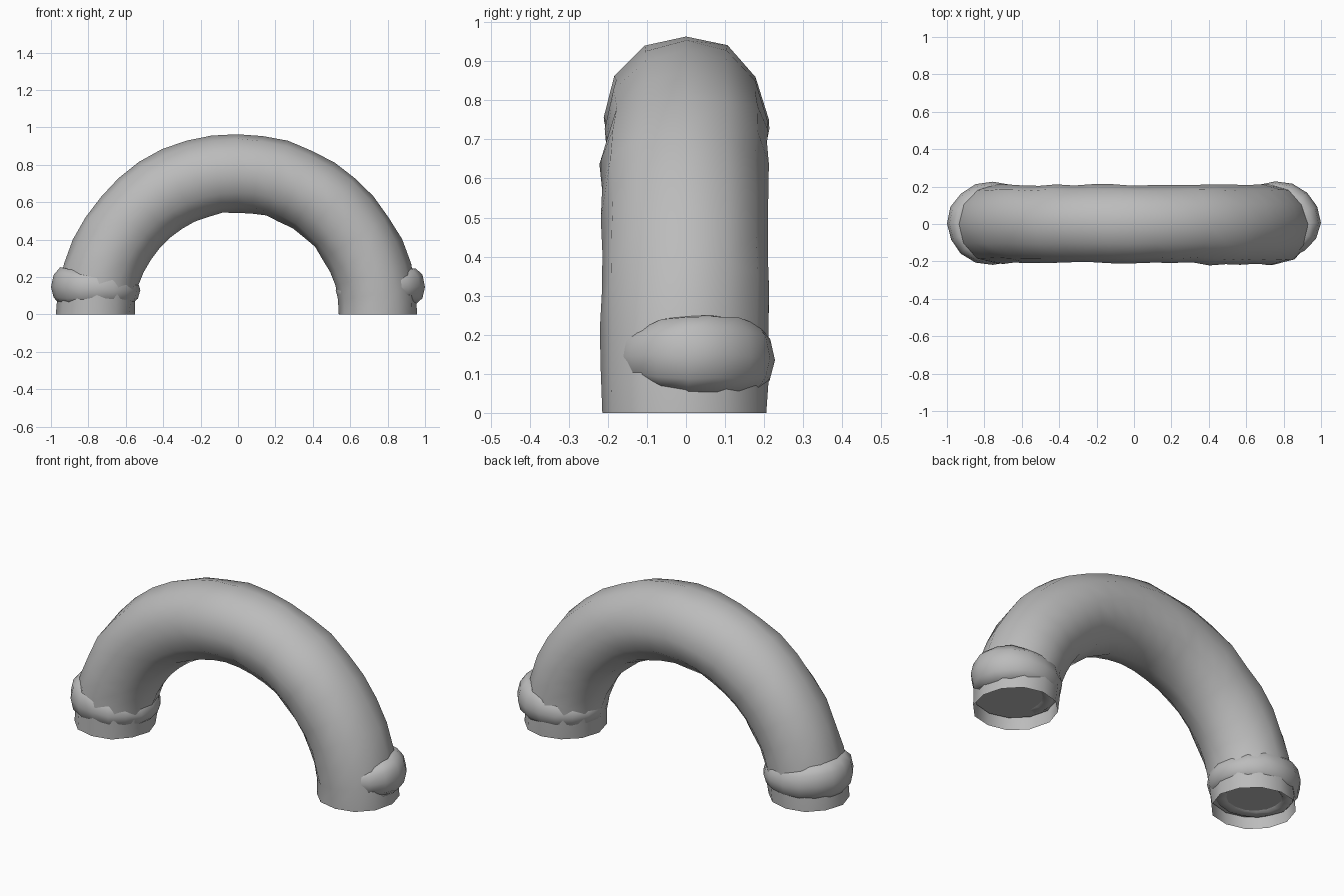
import bpy, bmesh, math, random

if "Cube" in bpy.data.objects:
    bpy.data.objects.remove(bpy.data.objects["Cube"])

random.seed(4)
TAU = 2 * math.pi
ARC, TUBE = 0.76, 0.21      # arch radius, tube radius
SIDES, STEPS = 12, 22

grey = bpy.data.materials.new("plain_grey")
grey.diffuse_color = (0.5, 0.5, 0.5, 1)
grey.use_nodes = True
grey.node_tree.nodes["Principled BSDF"].inputs["Base Color"].default_value = grey.diffuse_color


def bridge(bm, a, b):
    n = len(a)
    for i in range(n):
        bm.faces.new((a[i], a[(i + 1) % n], b[(i + 1) % n], b[i]))


def finish(name, bm):
    bmesh.ops.recalc_face_normals(bm, faces=bm.faces)
    me = bpy.data.meshes.new(name)
    bm.to_mesh(me)
    bm.free()
    me.materials.append(grey)
    for p in me.polygons:
        p.use_smooth = True
    ob = bpy.data.objects.new(name, me)
    bpy.context.collection.objects.link(ob)
    return ob


# Arched tube, slightly uneven like hand-rolled clay
bm = bmesh.new()
rings = []
for s in range(STEPS + 1):
    t = math.pi * s / STEPS
    end = s in (0, STEPS)
    ring = []
    for i in range(SIDES):
        a = TAU * i / SIDES
        r = TUBE + random.uniform(-0.006, 0.004)
        d = ARC - 0.003 + r * math.cos(a)
        y = r * math.sin(a)
        x = d * math.cos(t)
        if x > 0.4 and y < 0:
            y -= 0.008          # the right leg is a little fuller in front
        ring.append(bm.verts.new((x - 0.005, y, 0 if end else d * math.sin(t))))
    rings.append(ring)
for a, b in zip(rings, rings[1:]):
    bridge(bm, a, b)
finish("arch_tube", bm)

# Recessed end discs closing both feet
for side, label in ((-1, "left"), (1, "right")):
    bm = bmesh.new()
    bm.faces.new([bm.verts.new((side * (ARC - 0.006) + 0.202 * math.cos(TAU * i / SIDES),
                                0.202 * math.sin(TAU * i / SIDES), 0.06))
                  for i in range(SIDES)])
    ob = finish(label + "_end_disc", bm)
    if ob.data.polygons[0].normal.z > 0:
        ob.data.flip_normals()


# Bulging collars: thickest on the outer side of each foot
def collar(name, side, shift_y, front):
    bm = bmesh.new()
    rings = []
    n, m = 16, 10
    for i in range(n):
        a = TAU * i / n
        c, s = math.cos(a), math.sin(a)          # c = 1 faces outward
        thin = 1 - front * max(0, -s) ** 1.5
        wide = 0.07 * thin + random.uniform(-0.003, 0.003)
        tall = (0.09 + 0.014 * c) * thin
        ring = []
        for j in range(m):
            b = TAU * j / m
            rad = 0.168 + 0.006 * c + wide * math.cos(b)
            ring.append(bm.verts.new((side * (0.755 + rad * c),
                                      shift_y + 0.94 * rad * s,
                                      0.138 + 0.012 * c + tall * math.sin(b)
                                      + random.uniform(-0.004, 0.004))))
        rings.append(ring)
    for i in range(n):
        bridge(bm, rings[i], rings[(i + 1) % n])
    finish(name, bm)


collar("left_collar", -1, 0.003, 0.0)
collar("right_collar", 1, 0.006, 0.45)
